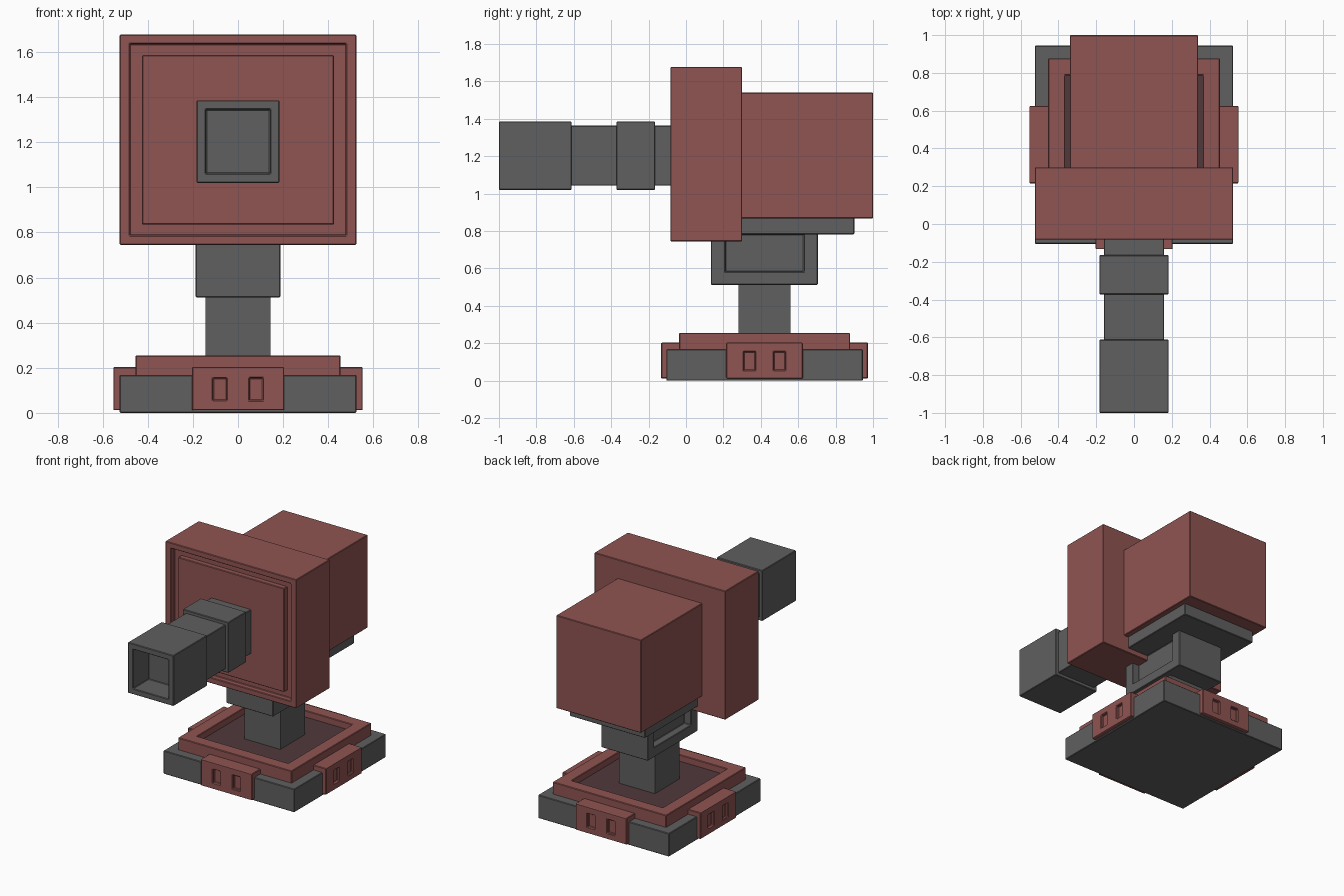
import bpy, bmesh, math
from mathutils import Vector

if "Cube" in bpy.data.objects:
    bpy.data.objects.remove(bpy.data.objects["Cube"])


def material(name, rgb):
    m = bpy.data.materials.new(name)
    m.diffuse_color = (*rgb, 1)
    m.use_nodes = True
    m.node_tree.nodes["Principled BSDF"].inputs["Base Color"].default_value = m.diffuse_color
    return m


RED = material("red_paint", (0.275, 0.09, 0.084))
GREY = material("dark_metal", (0.115, 0.115, 0.115))
DARK = material("dark_floor", (0.08, 0.04, 0.046))


def raw_box(name, x, y, z):
    bm = bmesh.new()
    bmesh.ops.create_cube(bm, size=1)
    lo, hi = Vector((x[0], y[0], z[0])), Vector((x[1], y[1], z[1]))
    for v in bm.verts:
        v.co = [(lo[i] + hi[i]) / 2 + v.co[i] * (hi[i] - lo[i]) for i in range(3)]
    me = bpy.data.meshes.new(name)
    bm.to_mesh(me)
    bm.free()
    ob = bpy.data.objects.new(name, me)
    bpy.context.collection.objects.link(ob)
    return ob


def box(name, x, y, z, mat, cuts=(), bevel=0.004):
    """Box with optional rectangular pockets and a fine edge bevel."""
    ob = raw_box(name, x, y, z)
    ob.data.materials.append(mat)
    bpy.context.view_layer.objects.active = ob
    for c in cuts:
        cutter = raw_box("cutter", *c)
        cutter.hide_render = True
        mod = ob.modifiers.new("pocket", 'BOOLEAN')
        mod.operation = 'DIFFERENCE'
        mod.solver = 'EXACT'
        mod.object = cutter
        bpy.ops.object.modifier_apply(modifier=mod.name)
        bpy.data.objects.remove(cutter)
    if bevel:
        b = ob.modifiers.new("bevel", 'BEVEL')
        b.width = bevel
        b.segments = 1
        b.limit_method = 'ANGLE'
    return ob


def sym(h):
    return (-h, h)


CY = 0.42   # centre of base in y
CZ = 1.203  # barrel axis height

# Base slab, tray with sunken floor
box("base_slab", sym(0.525), (CY - 0.525, CY + 0.525), (0, 0.168), GREY)
box("base_tray", sym(0.455), (CY - 0.457, CY + 0.457), (0.1, 0.255), RED,
    [(sym(0.365), (CY - 0.367, CY + 0.367), (0.2, 0.4))])
box("tray_floor", sym(0.366), (CY - 0.368, CY + 0.368), (0.18, 0.208), DARK, bevel=0)

# Slotted clamps on the four sides of the base
slots = [((s * 0.08 - 0.03, s * 0.08 + 0.03), (-0.6, -0.533), (0.055, 0.155)) for s in (-1, 1)]
clamp = box("base_clamp", sym(0.205), (-0.553, -0.42), (0.012, 0.203), RED, slots)
clamp.location = (0, CY, 0)
for i in range(1, 4):
    c = clamp.copy()
    c.name = f"base_clamp_{i}"
    c.rotation_euler.z = i * math.pi / 2
    bpy.context.collection.objects.link(c)

# Post, swivel block with side pockets, mounting plate
box("post", sym(0.143), (0.28, 0.56), (0.19, 0.52), GREY, bevel=0)
pockets = [((s * 0.188 - 0.055, s * 0.188 + 0.055), (0.21, 0.63), (0.583, 0.782)) for s in (-1, 1)]
box("swivel_block", sym(0.188), (0.133, 0.705), (0.512, 0.80), GREY, pockets)
box("mounting_plate", sym(0.302), (0.2, 0.90), (0.782, 0.88), GREY)

# Rear housing and front shield with a grooved face
box("rear_housing", sym(0.34), (0.28, 1.0), (0.867, 1.54), RED)
box("front_shield", sym(0.525), (-0.083, 0.30), (0.745, 1.677), RED,
    [(sym(0.48), (-0.2, -0.043), (0.786, 1.636))])
box("shield_panel", sym(0.425), (-0.08, 0.0), (0.835, 1.586), RED)

# Barrel: alternating thin and thick square sections, hollow muzzle
for name, h, y0, y1 in (("barrel_root", 0.16, -0.175, -0.06),
                        ("barrel_collar", 0.183, -0.372, -0.165),
                        ("barrel_tube", 0.16, -0.63, -0.36)):
    box(name, sym(h), (y0, y1), (CZ - h, CZ + h), GREY)
box("muzzle", sym(0.183), (-1.0, -0.612), (CZ - 0.183, CZ + 0.183), GREY,
    [(sym(0.142), (-1.2, -0.82), (CZ - 0.142, CZ + 0.142))])
